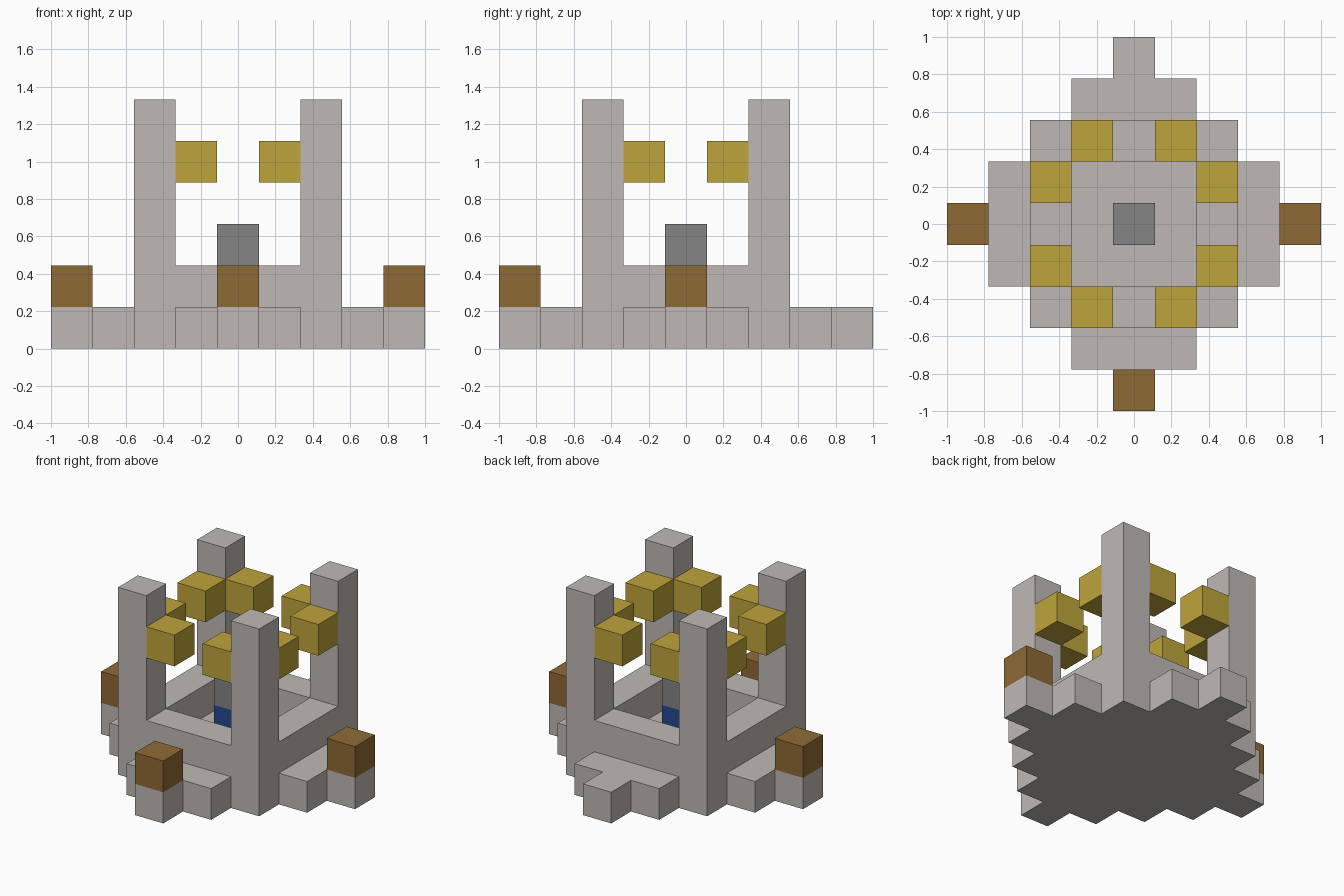
import bpy
import bmesh
from mathutils import Matrix, Vector

UNIT = 2 / 9  # edge length of one building block

default_cube = bpy.data.objects.get("Cube")
if default_cube:
    bpy.data.objects.remove(default_cube, do_unlink=True)


def linear(channel):
    c = channel / 255
    return c / 12.92 if c <= 0.04045 else ((c + 0.055) / 1.055) ** 2.4


def make_material(name, red, green, blue):
    color = (linear(red), linear(green), linear(blue), 1)
    mat = bpy.data.materials.new(name)
    mat.use_nodes = True
    mat.diffuse_color = color
    mat.node_tree.nodes["Principled BSDF"].inputs["Base Color"].default_value = color
    return mat


stone = make_material("pale stone", 191, 185, 181)
wood = make_material("brown wood", 143, 106, 53)
gold = make_material("gold", 190, 164, 59)
iron = make_material("mid grey", 133, 133, 133)
water = make_material("deep blue", 36, 74, 142)


def finish(bm, name, mat):
    bmesh.ops.scale(bm, vec=Vector((UNIT, UNIT, UNIT)), verts=bm.verts)
    bmesh.ops.recalc_face_normals(bm, faces=bm.faces)
    mesh = bpy.data.meshes.new(name)
    bm.to_mesh(mesh)
    bm.free()
    mesh.materials.append(mat)
    obj = bpy.data.objects.new(name, mesh)
    bpy.context.collection.objects.link(obj)


def block(name, mat, x, y, bottom, size=(1, 1, 1), turn=0):
    """Box in block units, centred on x, y and turned by quarter turns about z."""
    bm = bmesh.new()
    place = Matrix.Translation((x, y, bottom + size[2] / 2)) @ Matrix.Diagonal((*size, 1))
    spin = Matrix.Rotation(turn * 1.5707963, 4, "Z")
    bmesh.ops.create_cube(bm, size=1, matrix=spin @ place)
    finish(bm, name, mat)


# Stepped floor slab: one quarter of the outline repeated around the centre
bm = bmesh.new()
corners = []
quarter = [(4.5, -.5), (4.5, .5), (3.5, .5), (3.5, 1.5), (2.5, 1.5),
           (2.5, 2.5), (1.5, 2.5), (1.5, 3.5), (.5, 3.5)]
for turn in range(4):
    for x, y in quarter:
        corners.append(bm.verts.new((x, y, 0)))
        quarter_turn = None
    quarter = [(-y, x) for x, y in quarter]
floor = bm.faces.new(corners)
raised = bmesh.ops.extrude_face_region(bm, geom=[floor], use_keep_orig=True)["geom"]
bmesh.ops.translate(bm, vec=(0, 0, 1),
                    verts=[v for v in raised if isinstance(v, bmesh.types.BMVert)])
finish(bm, "floor_slab", stone)

# Four sides, each with a low wall, a corner pillar and two gold blocks
for turn, side in enumerate(("front", "left", "back", "right")):
    block(side + "_wall", stone, 0, -2, 1, (3, 1, 1), turn)
    block(side + "_pillar", stone, 2, -2, 1, (1, 1, 5), turn)
    for end, x in (("a", -1), ("b", 1)):
        block(f"{side}_gold_block_{end}", gold, x, -2, 4, turn=turn)
    # The back step stays bare
    if side != "back":
        block(side + "_step_block", wood, 0, -4, 1, turn=turn)

# Central column
block("column_base", water, 0, 0, 1)
block("column_top", iron, 0, 0, 2)
